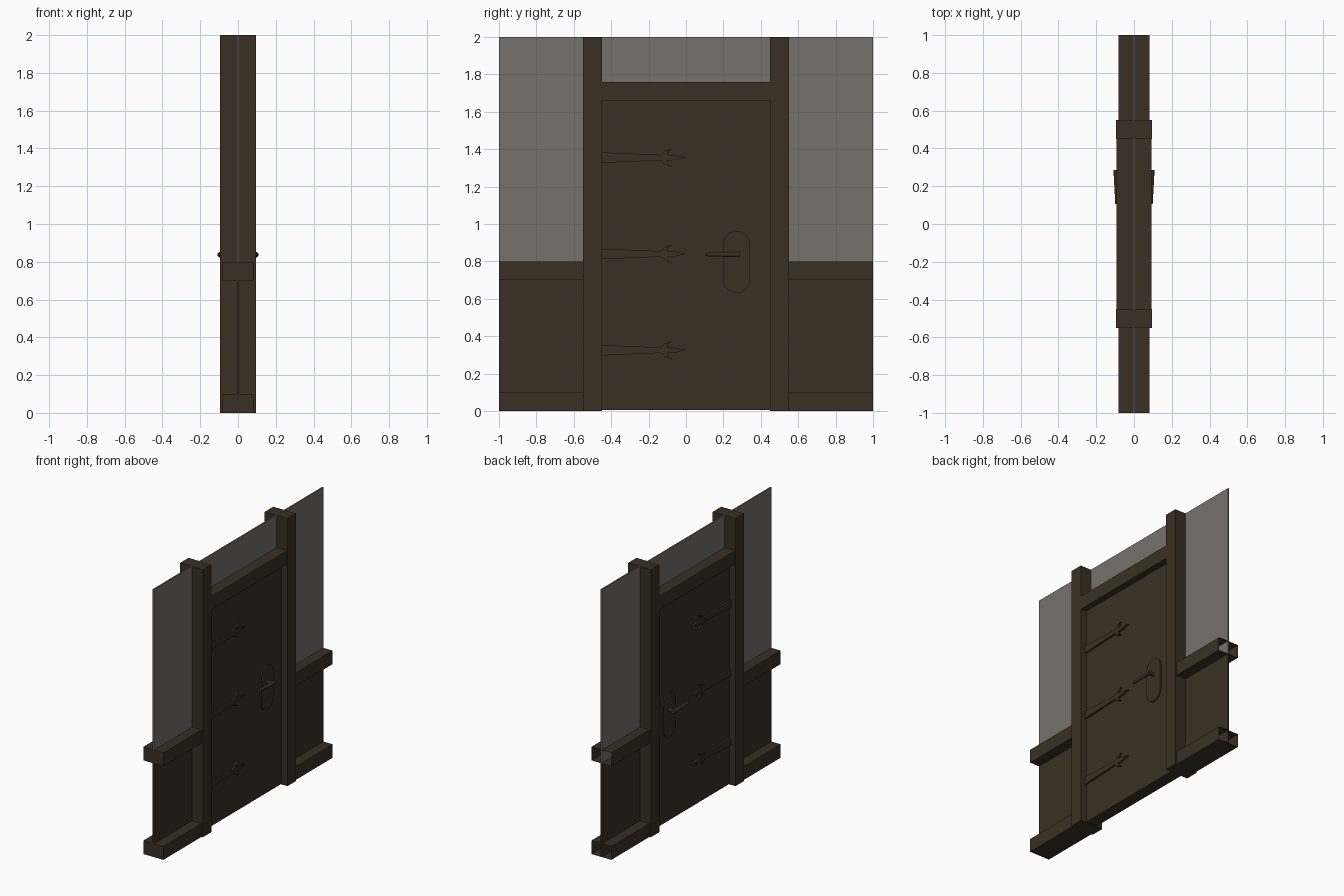
import bpy, bmesh, math
from mathutils import Vector

if "Cube" in bpy.data.objects:
    bpy.data.objects.remove(bpy.data.objects["Cube"])


def material(name, rgb):
    m = bpy.data.materials.new(name)
    m.diffuse_color = (*rgb, 1)
    m.use_nodes = True
    m.node_tree.nodes["Principled BSDF"].inputs["Base Color"].default_value = m.diffuse_color
    return m


wood = material("dark wood", (0.042, 0.029, 0.017))
grey = material("grey glass", (0.18, 0.168, 0.153))


def finish(name, bm, mat):
    bmesh.ops.recalc_face_normals(bm, faces=bm.faces)
    mesh = bpy.data.meshes.new(name)
    bm.to_mesh(mesh)
    bm.free()
    mesh.materials.append(mat)
    ob = bpy.data.objects.new(name, mesh)
    bpy.context.collection.objects.link(ob)
    return ob


def box(name, x, y, z, mat=wood, open_end=False):
    """Box of half depth x, between the given y and z limits."""
    bm = bmesh.new()
    bmesh.ops.create_cube(bm, size=1)
    for v in bm.verts:
        v.co = (math.copysign(x, v.co.x), y[v.co.y > 0], z[v.co.z > 0])
    ob = finish(name, bm, mat)
    if open_end:
        bm = bmesh.new()
        bm.from_mesh(ob.data)
        bmesh.ops.delete(bm, geom=[f for f in bm.faces if f.normal.y > 0.9], context='FACES')
        bm.to_mesh(ob.data)
        bm.free()
    return ob


def mirror_x(ob):
    ob.modifiers.new("both_faces", 'MIRROR')


def plate(name, outline, x0, x1):
    """Flat (y, z) outline raised from x0 to x1 and mirrored to the other door face."""
    bm = bmesh.new()
    face = bm.faces.new([bm.verts.new((x0, y, z)) for y, z in outline])
    top = bmesh.ops.extrude_face_region(bm, geom=[face])
    for v in top["geom"]:
        if isinstance(v, bmesh.types.BMVert):
            v.co.x = x1
    # the source face stays as the hidden back only if extrude kept it
    ob = finish(name, bm, wood)
    mirror_x(ob)
    return ob


def rod(name, a, b, r1, r2):
    """Tapered round bar from a to b, mirrored."""
    a, b = Vector(a), Vector(b)
    bm = bmesh.new()
    bmesh.ops.create_cone(bm, cap_ends=True, segments=12, radius1=r1, radius2=r2,
                          depth=(b - a).length)
    rot = (b - a).to_track_quat('Z', 'Y')
    for v in bm.verts:
        v.co = rot @ v.co + (a + b) / 2
    for f in bm.faces:
        f.smooth = len(f.verts) == 4
    ob = finish(name, bm, wood)
    mirror_x(ob)


# Frame: posts, side rails, thin side panels and glass
for side, (lo, hi, out) in {"left": (-0.55, -0.45, (-1, -0.55)),
                            "right": (0.45, 0.55, (0.55, 1))}.items():
    box(side + "_post", 0.094, (lo, hi), (0, 2))
    for part, z in (("bottom_rail", (0, 0.1)), ("middle_rail", (0.7, 0.8))):
        box(side + "_" + part, 0.083, out, z, open_end=side == "right")
    box(side + "_panel", 0.005, out, (0.002, 0.7))
    box(side + "_glass", 0.005, out, (0.701, 2), grey)
box("header", 0.092, (-0.45, 0.45), (1.66, 1.76))
box("transom_glass", 0.005, (-0.45, 0.45), (1.76, 2), grey)

# Door leaf
D = 0.045
box("door", D, (-0.45, 0.45), (0.005, 1.66))

# Strap hinges with barbed arrow tips
half = [(-0.45, 0.028), (-0.14, 0.015), (-0.115, 0.042), (-0.072, 0.05),
        (-0.098, 0.032), (-0.098, 0.016), (-0.06, 0.013)]
half[2:4] = [(-0.125, 0.022), (-0.115, 0.036), (-0.072, 0.05)]
for i, zc in enumerate((0.325, 0.84, 1.355)):
    outline = [(y, zc + h) for y, h in half] + [(0, zc)]
    outline += [(y, zc - h) for y, h in reversed(half)]
    plate("hinge_strap_%d" % (i + 1), outline, D - 0.002, D + 0.013)

# Rounded handle plate
capsule = []
for k in range(26):
    a = math.pi * (k if k < 13 else k - 1) / 12
    shift = 0.093 if k < 13 else -0.093
    capsule.append((0.27 + 0.072 * math.cos(a), 0.797 + shift + 0.072 * math.sin(a)))
plate("handle_plate", capsule, D - 0.002, D + 0.01)

# Lever handle: stem and tapered grip
rod("handle_stem", (D, 0.272, 0.837), (0.096, 0.272, 0.837), 0.013, 0.013)
rod("handle_lever", (0.094, 0.287, 0.837), (0.09, 0.105, 0.837), 0.015, 0.009)
